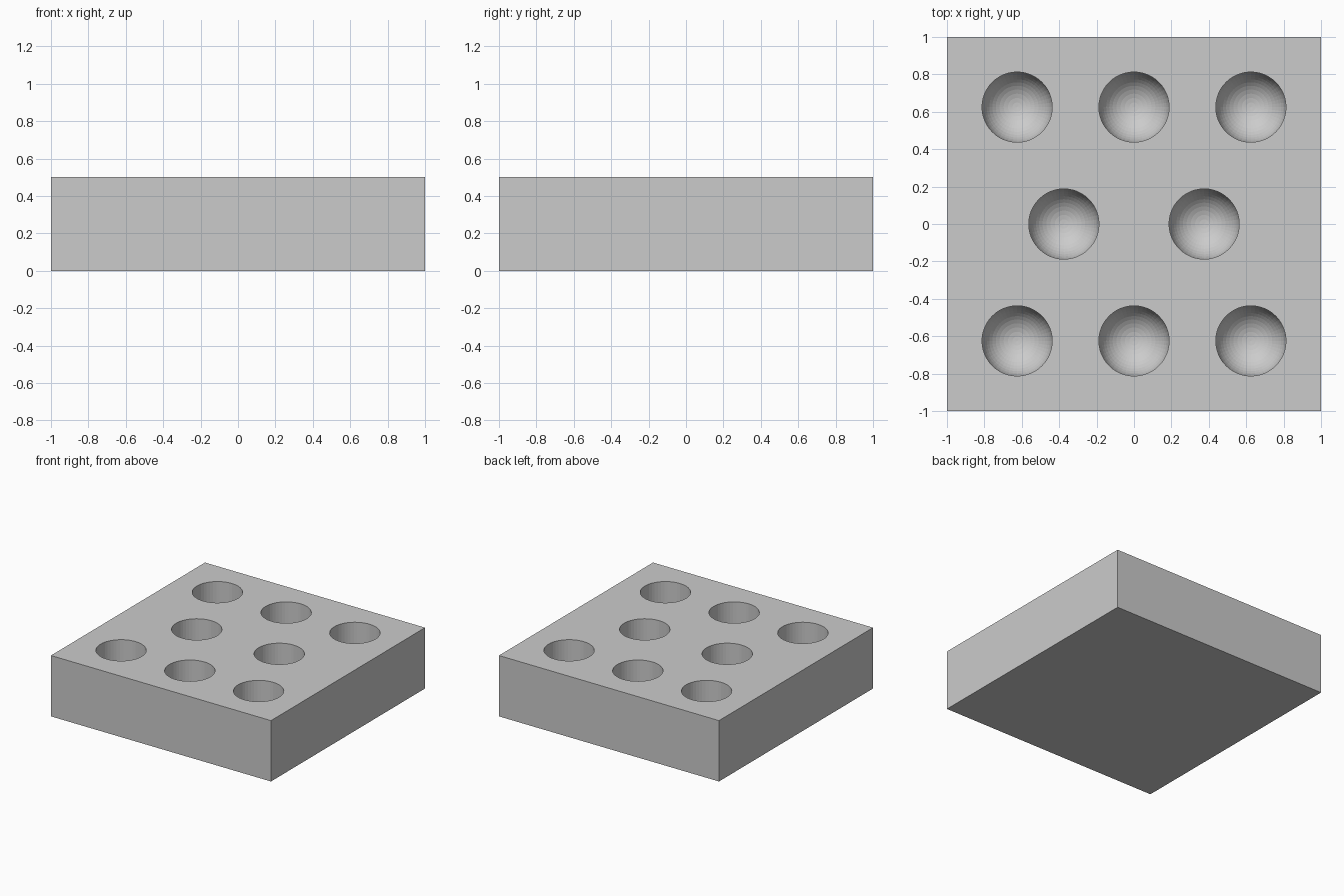
import bpy, bmesh, math

if "Cube" in bpy.data.objects:
    bpy.data.objects.remove(bpy.data.objects["Cube"])

R = 0.1875          # pocket radius
TOP = 0.5           # block height
CENTRE_Z = 0.25     # where the straight wall meets the round bottom
SEG, RINGS = 48, 12

grey = bpy.data.materials.new("light grey")
grey.diffuse_color = (0.6, 0.6, 0.6, 1)
grey.use_nodes = True
grey.node_tree.nodes["Principled BSDF"].inputs["Base Color"].default_value = grey.diffuse_color


def make_object(name, bm):
    mesh = bpy.data.meshes.new(name)
    bm.to_mesh(mesh)
    bm.free()
    mesh.materials.append(grey)
    obj = bpy.data.objects.new(name, mesh)
    bpy.context.collection.objects.link(obj)
    return obj


def add_pocket(bm, x, y):
    """Round-bottomed plug: half sphere below, straight cylinder above."""
    def ring(r, z):
        return [bm.verts.new((x + r * math.cos(2 * math.pi * i / SEG),
                              y + r * math.sin(2 * math.pi * i / SEG), z))
                for i in range(SEG)]

    rings = [ring(R * math.sin(a), CENTRE_Z - R * math.cos(a))
             for a in (math.pi / 2 * k / RINGS for k in range(1, RINGS + 1))]
    rings.append(ring(R, TOP + 0.1))
    tip = bm.verts.new((x, y, CENTRE_Z - R))
    for i in range(SEG):
        j = (i + 1) % SEG
        bm.faces.new((tip, rings[0][j], rings[0][i]))
        for lo, hi in zip(rings, rings[1:]):
            bm.faces.new((lo[i], lo[j], hi[j], hi[i]))
    bm.faces.new(rings[-1])


# Block
bm = bmesh.new()
bmesh.ops.create_cube(bm, size=1)
for v in bm.verts:
    v.co = (v.co.x * 2, v.co.y * 2, (v.co.z + 0.5) * TOP)
block = make_object("block", bm)

# Pocket cutter: rows of three, two and three
bm = bmesh.new()
for y, xs in ((-0.625, (-0.625, 0, 0.625)),
              (0, (-0.375, 0.375)),
              (0.625, (-0.625, 0, 0.625))):
    for x in xs:
        add_pocket(bm, x, y)
bmesh.ops.recalc_face_normals(bm, faces=bm.faces)
cutter = make_object("pocket_cutter", bm)
cutter.hide_render = True
cutter.display_type = 'WIRE'

# Cut the pockets into the block
cut = block.modifiers.new("pockets", 'BOOLEAN')
cut.operation = 'DIFFERENCE'
cut.solver = 'EXACT'
cut.object = cutter
